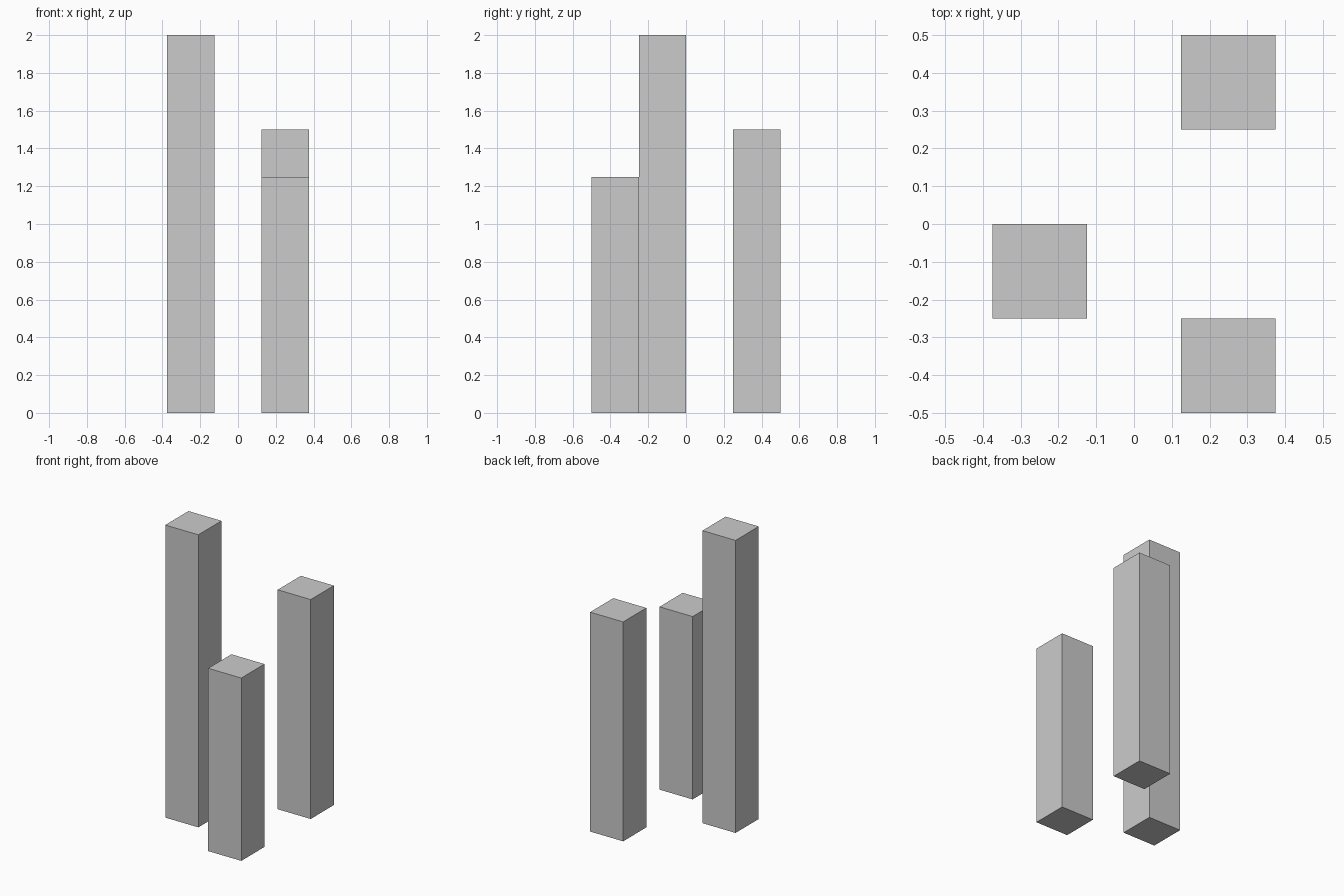
import bpy

if "Cube" in bpy.data.objects:
    bpy.data.objects.remove(bpy.data.objects["Cube"])

WIDTH = 0.25


def pillar(name, x, y, height):
    """Square pillar standing on the ground, centred on (x, y)."""
    bpy.ops.mesh.primitive_cube_add(size=1, location=(x, y, height / 2))
    obj = bpy.context.object
    obj.name = name
    obj.scale = (WIDTH, WIDTH, height)
    bpy.ops.object.transform_apply(location=False, rotation=False, scale=True)
    return obj


# Three separate pillars of different heights
pillar("tall_pillar", -0.25, -0.125, 2.0)
pillar("medium_pillar", 0.25, 0.375, 1.5)
pillar("short_pillar", 0.25, -0.375, 1.25)
